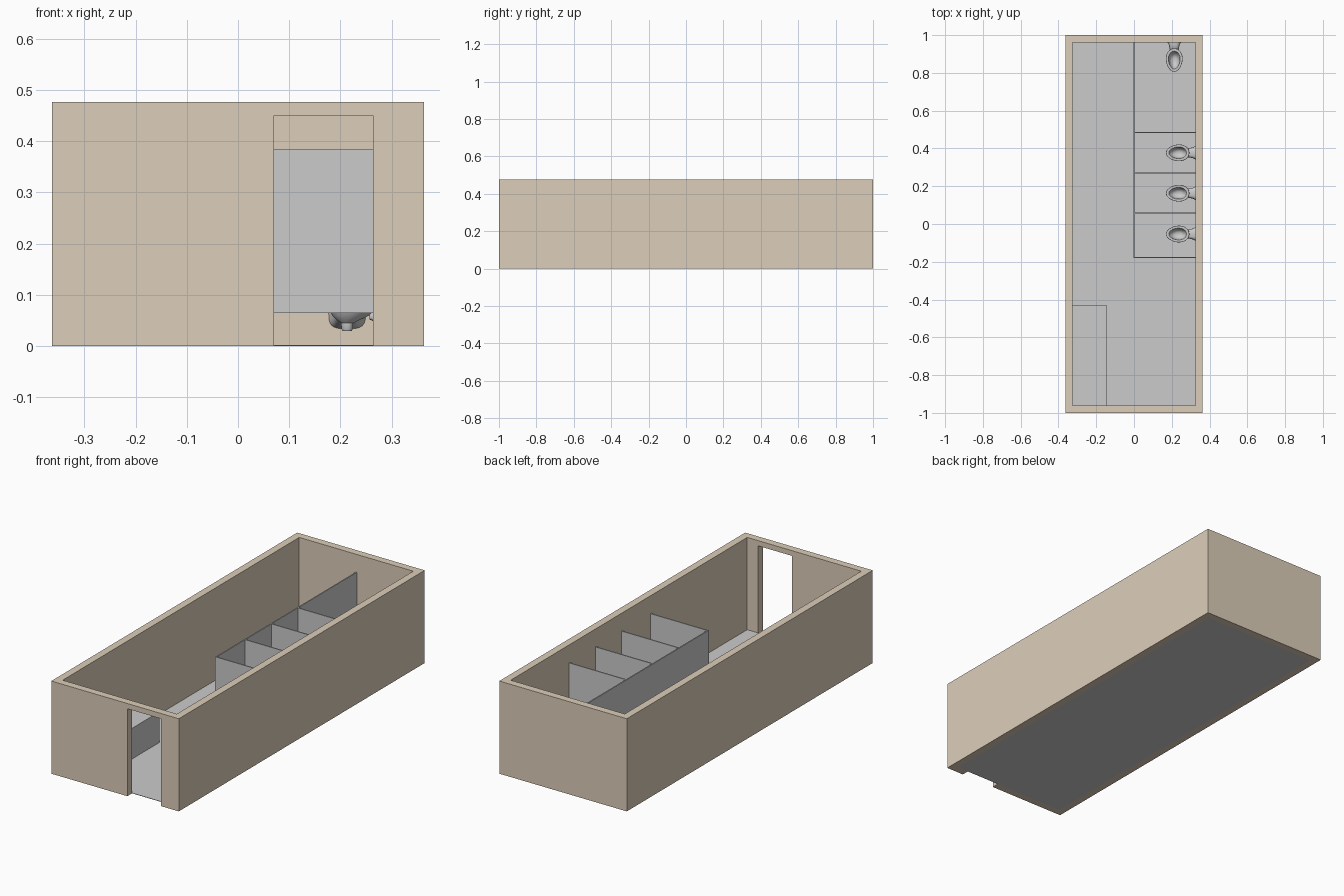
import bpy, bmesh, math
from mathutils import Matrix

if "Cube" in bpy.data.objects:
    bpy.data.objects.remove(bpy.data.objects["Cube"])

W, L, H, T = 0.363, 1.0, 0.477, 0.038      # half width, half length, height, wall thickness
IX, IY = W - T, L - T


def box(name, x0, x1, y0, y1, z0, z1):
    bm = bmesh.new()
    bmesh.ops.create_cube(bm, size=1)
    for v in bm.verts:
        v.co.x = x0 + (v.co.x + 0.5) * (x1 - x0)
        v.co.y = y0 + (v.co.y + 0.5) * (y1 - y0)
        v.co.z = z0 + (v.co.z + 0.5) * (z1 - z0)
    return finish(name, bm)


def finish(name, bm):
    bmesh.ops.recalc_face_normals(bm, faces=bm.faces)
    me = bpy.data.meshes.new(name)
    bm.to_mesh(me)
    bm.free()
    ob = bpy.data.objects.new(name, me)
    bpy.context.collection.objects.link(ob)
    return ob


def activate(ob):
    bpy.ops.object.select_all(action='DESELECT')
    ob.select_set(True)
    bpy.context.view_layer.objects.active = ob


def cut(ob, cutter):
    mod = ob.modifiers.new("cut", 'BOOLEAN')
    mod.operation, mod.solver, mod.object = 'DIFFERENCE', 'EXACT', cutter
    activate(ob)
    bpy.ops.object.modifier_apply(modifier=mod.name)
    bpy.data.objects.remove(cutter)


def loft(bm, rings):
    loops = [[bm.verts.new(p) for p in ring] for ring in rings]
    n = len(loops[0])
    for a, b in zip(loops, loops[1:]):
        for i in range(n):
            bm.faces.new((a[i], a[(i + 1) % n], b[(i + 1) % n], b[i]))
    bm.faces.new(loops[0][::-1])
    bm.faces.new(loops[-1])


# outer walls with a doorway in the front
walls = box("walls", -W, W, -L, L, 0, H)
cut(walls, box("room_cutter", -IX, IX, -IY, IY, -0.1, H + 0.1))
cut(walls, box("door_cutter", 0.07, 0.263, -L - 0.1, -IY + 0.05, -0.1, 0.45))
beige = bpy.data.materials.new("beige_wall")
beige.diffuse_color = (0.72, 0.62, 0.49, 1)
beige.use_nodes = True
beige.node_tree.nodes["Principled BSDF"].inputs["Base Color"].default_value = beige.diffuse_color
walls.data.materials.clear()
walls.data.materials.append(beige)

# floor and low counter beside the entrance
box("floor", -IX, IX, -IY, IY, 0, 0.002)
box("counter", -IX, -0.145, -IY, -0.43, 0.002, 0.16)

# raised cubicle panels
P = 0.003
ys = (-0.178, 0.057, 0.27, 0.485)
box("cubicle_front_panel", -P, P, ys[0] - P, IY, 0.065, 0.385)
for i, y in enumerate(ys):
    box(f"cubicle_divider_{i + 1}", P, IX, y - P, y + P, 0.065, 0.385)


# wall-hung toilet: wall at y = 0, bowl points to -y
def egg(cy, rx, ry, z, n=32):
    pts = []
    for i in range(n):
        a = 2 * math.pi * i / n
        taper = 1 + 0.12 * math.sin(a)       # wider toward the wall
        pts.append((rx * math.cos(a) * taper, cy + ry * math.sin(a), z))
    return pts


def arm_section(y, rx, z0, z1, n=24):
    zc, rz = (z0 + z1) / 2, (z1 - z0) / 2
    ring = []
    for i in range(n):
        c, s = math.cos(2 * math.pi * i / n), math.sin(2 * math.pi * i / n)
        ring.append((rx * math.copysign(abs(c) ** 0.6, c), y,
                     zc + rz * math.copysign(abs(s) ** 0.6, s)))
    return ring


def toilet(name, x, y, angle):
    bm = bmesh.new()
    loft(bm, [egg(*r) for r in (
        (-0.112, 0.008, 0.009, 0.030), (-0.112, 0.010, 0.011, 0.034),   # drain nub
        (-0.112, 0.011, 0.012, 0.045), (-0.110, 0.018, 0.022, 0.051),
        (-0.105, 0.027, 0.036, 0.060), (-0.099, 0.036, 0.050, 0.075),   # outer bowl
        (-0.094, 0.042, 0.060, 0.092), (-0.094, 0.044, 0.062, 0.097),
        (-0.094, 0.043, 0.061, 0.100), (-0.094, 0.031, 0.047, 0.100),   # rim
        (-0.094, 0.029, 0.045, 0.097), (-0.094, 0.027, 0.041, 0.082),   # inner bowl
        (-0.092, 0.018, 0.026, 0.067), (-0.090, 0.009, 0.012, 0.062))])
    loft(bm, [arm_section(*r) for r in (
        (0.0, 0.036, 0.034, 0.094), (-0.012, 0.029, 0.036, 0.093),      # arm to the wall
        (-0.030, 0.025, 0.040, 0.091), (-0.050, 0.022, 0.045, 0.075),
        (-0.068, 0.012, 0.052, 0.064))])
    bm.transform(Matrix.Translation((x, y, 0)) @ Matrix.Rotation(angle, 4, 'Z'))
    ob = finish(name, bm)
    activate(ob)
    bpy.ops.object.shade_smooth_by_angle(angle=math.radians(40))


for i, y in enumerate((-0.053, 0.163, 0.377)):
    toilet(f"toilet_{i + 1}", IX, y, -math.pi / 2)
toilet("toilet_4", 0.213, IY, 0)
